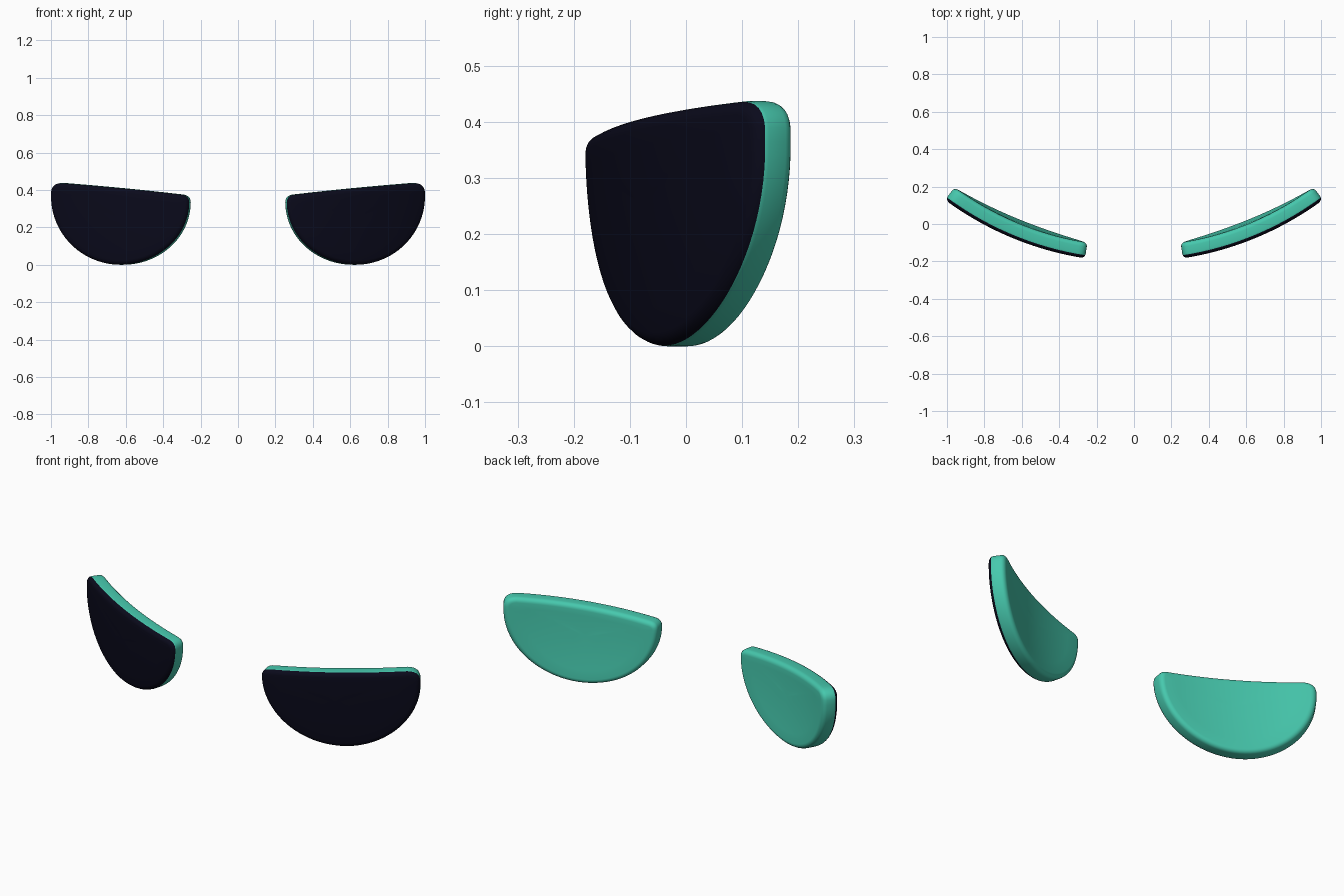
import bpy, bmesh, math
from mathutils import Vector

if "Cube" in bpy.data.objects:
    bpy.data.objects.remove(bpy.data.objects["Cube"])


def material(name, rgb):
    m = bpy.data.materials.new(name)
    m.diffuse_color = (*rgb, 1)
    m.use_nodes = True
    m.node_tree.nodes["Principled BSDF"].inputs["Base Color"].default_value = m.diffuse_color
    return m


teal = material("teal", (0.062, 0.58, 0.42))
dark = material("near black", (0.003, 0.003, 0.011))

R, YC, THICK, BEVEL = 1.70, 1.496, 0.085, 0.024   # bend radius, bend centre, plate thickness
X0, X1, CX = 0.262, 1.01, 0.638                   # inner and outer ends, middle


def quad(a, b, c, n):
    """Rounded corner from a to c around b."""
    a, b, c = Vector(a), Vector(b), Vector(c)
    return [a * (1 - t) ** 2 + b * 2 * t * (1 - t) + c * t * t
            for t in (i / n for i in range(n + 1))]


def outline():
    """Half-round lens outline in x, z, counter-clockwise."""
    pts = []
    for i in range(49):                            # round lower edge
        a = math.pi + math.pi * i / 48
        rx, zc = (CX - X0, 0.335) if i < 24 else (X1 - CX, 0.365)
        pts.append(Vector((CX + rx * math.cos(a), zc + zc * math.sin(a))))
    pts += quad((X1, 0.39), (X1 - 0.005, 0.437), (X1 - 0.055, 0.437), 6)
    a, b = Vector((X1 - 0.055, 0.437)), Vector((X0 + 0.045, 0.376))
    for i in range(1, 20):                         # slightly bowed top edge
        t = i / 20
        pts.append(a.lerp(b, t) + Vector((0, 0.012 * t * (1 - t))))
    pts += quad(b, (X0 + 0.003, 0.372), (X0, 0.338), 6)[:-1]
    return pts


def bend(p, d):
    """Wrap a flat outline point onto the curved front, d deep."""
    x, z = p
    k = (R - d) / R
    recess = 0.16 * (z - 0.40) ** 2
    return (x * k, YC - math.sqrt(R * R - x * x) * k + recess, z)


pts = outline()
n = len(pts)
normals = []
for i in range(n):
    t = (pts[(i + 1) % n] - pts[i - 1]).normalized()
    normals.append(Vector((t.y, -t.x)))


def inset(d):
    return [p - q * d for p, q in zip(pts, normals)]


# rings running from the front middle, round the rim, to the back middle
mid = Vector((CX, 0.25))
inner = [mid + (p - mid) for p in inset(BEVEL)]
scales = (0.2, 0.4, 0.6, 0.8)
rings = [([mid.lerp(p, s) for p in inner], 0) for s in scales]
STEPS = 5
arc = [math.pi / 2 * i / STEPS for i in range(STEPS + 1)]
rings += [(inset(BEVEL * (1 - math.sin(a))), BEVEL * (1 - math.cos(a))) for a in arc]
dark_rings = len(rings) - 2                        # front face and most of its rounding
rings += [(inset(BEVEL * (1 - math.cos(a))), THICK - BEVEL * (1 - math.sin(a))) for a in arc]
rings += [([mid.lerp(p, s) for p in inner], THICK) for s in reversed(scales)]

bm = bmesh.new()
loops = [[bm.verts.new(bend(p, d)) for p in ring] for ring, d in rings]
for k in range(len(loops) - 1):
    for i in range(n):
        j = (i + 1) % n
        f = bm.faces.new((loops[k][i], loops[k][j], loops[k + 1][j], loops[k + 1][i]))
        f.material_index = 1 if k < dark_rings else 0
for loop, d, idx in ((loops[0], 0, 1), (loops[-1], THICK, 0)):
    c = bm.verts.new(bend(mid, d))
    for i in range(n):
        bm.faces.new((c, loop[i], loop[(i + 1) % n])).material_index = idx
bmesh.ops.recalc_face_normals(bm, faces=bm.faces)
low = min(v.co.z for v in bm.verts)
for v in bm.verts:
    v.co.z -= low
for f in bm.faces:
    f.smooth = True

# the lens pair: one curved lens mirrored across x
me = bpy.data.meshes.new("lens_pair")
bm.to_mesh(me)
bm.free()
me.materials.append(teal)
me.materials.append(dark)
lens = bpy.data.objects.new("lens_pair", me)
bpy.context.collection.objects.link(lens)
mirror = lens.modifiers.new("mirror", 'MIRROR')
mirror.use_axis = (True, False, False)
